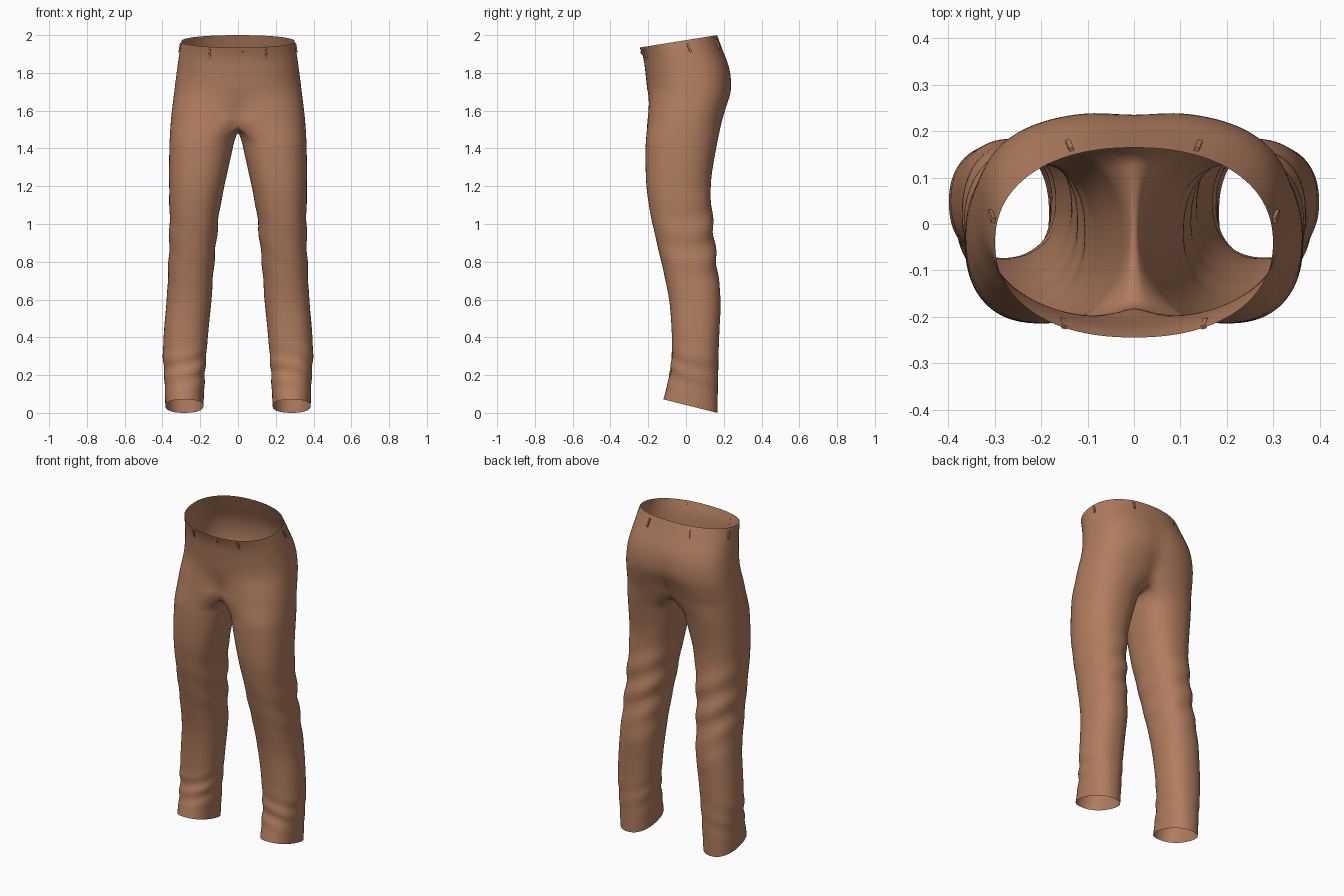
import bpy, bmesh
from math import sin, cos, pi, exp, radians
from mathutils import Vector, Matrix

if "Cube" in bpy.data.objects:
    bpy.data.objects.remove(bpy.data.objects["Cube"])

cloth = bpy.data.materials.new("tan brown cloth")
cloth.use_nodes = True
COLOUR = (0.44, 0.205, 0.115, 1)
cloth.diffuse_color = COLOUR
cloth.node_tree.nodes["Principled BSDF"].inputs["Base Color"].default_value = COLOUR

OUTER, INNER = 28, 14      # columns on the outside and inside of each leg
SPLIT = 1.54               # height where the hips divide into legs
SEAM = radians(130)

# Height, half width, front, back
HIPS = [(1.967, .300, -.245, .165), (1.90, .311, -.226, .192), (1.80, .325, -.214, .234),
        (1.70, .338, -.206, .242), (1.60, .350, -.205, .217), (1.50, .360, -.212, .180)]
# Height, inside, outside, front, back
LEGS = [(1.70, 0, .338, -.206, .242), (1.54, 0, .357, -.208, .192), (1.40, .028, .364, -.215, .160),
        (1.20, .072, .365, -.210, .131), (1.05, .100, .363, -.188, .140), (.90, .115, .365, -.155, .152),
        (.75, .130, .370, -.120, .168), (.60, .140, .378, -.090, .184), (.45, .155, .391, -.077, .178),
        (.30, .168, .398, -.075, .172), (.20, .175, .391, -.085, .170), (.036, .183, .385, -.120, .167)]


def clamp(v):
    return max(0.0, min(1.0, v))


def bump(v, width):
    return exp(-(v / width) ** 2)


def power(v, e):
    return abs(v) ** e * (1 if v >= 0 else -1)


def sample(table, z):
    """Smoothly interpolate a table that runs from high to low."""
    n = len(table)
    i = 0
    while i < n - 2 and z < table[i + 1][0]:
        i += 1
    a, b = table[i], table[i + 1]
    p, q = table[max(i - 1, 0)], table[min(i + 2, n - 1)]
    h = b[0] - a[0]
    t = clamp((z - a[0]) / h)
    out = []
    for k in range(1, len(a)):
        ma = (b[k] - p[k]) / (b[0] - p[0]) * h
        mb = (q[k] - a[k]) / (q[0] - a[0]) * h
        out.append((2*t**3 - 3*t*t + 1) * a[k] + (t**3 - 2*t*t + t) * ma
                   + (3*t*t - 2*t**3) * b[k] + (t**3 - t*t) * mb)
    return out


def tilt(z, y):
    """Slope the waist up to the back and the hems down to the heel."""
    return (z + .16 * clamp((z - 1.7) / .267) * (y + .04)
            - .25 * clamp((.3 - z) / .264) * (y - .023))


def leg_point(th, z, side):
    xi, xo, yf, yb = sample(LEGS, z)
    c, s = cos(th), sin(th)
    # cloth folds at the ankle and behind the knee
    fold = .007 * sin(z * 62 + side * 1.6 * s + 2 * c) * bump(z - .23, .09) * (.65 - .35 * s)
    fold += .007 * sin(z * 38 + side * 3 * c) * bump(z - .90, .2) * (.55 + .45 * s)
    x = (xi + xo) / 2 + ((xo - xi) / 2 + fold) * power(c, .88)
    y = (yf + yb) / 2 + ((yb - yf) / 2 + fold) * power(s, .88)
    return x, y


def hip_point(t, z, side=1):
    """Point on the half ring from front centre (t=0) to back centre (t=1)."""
    a, yf, yb = sample(HIPS, z)
    th = pi * (t - .5)
    e = .90 if th < 0 else .90 - .15 * clamp((1.967 - z) / .2)
    x = a * power(cos(th), e) if 0 < t < 1 else 0
    y = (yf + yb) / 2 + (yb - yf) / 2 * power(sin(th), e)
    y -= .012 * bump(x, .05) * bump(z - 1.68, .12) * (t > .5)
    w = clamp((1.74 - z) / (1.74 - SPLIT))
    w = .75 * w * w * (3 - 2 * w)
    if w:
        lx, ly = leg_point(SEAM * (2 * t - 1), z, side)
        x0 = leg_point(SEAM, z, side)[0]
        xo = sample(LEGS, z)[1]
        x += w * ((lx - x0) / (xo - x0) * xo - x)
        y += w * (ly - y)
    return Vector((x if 0 < t < 1 else 0, y, tilt(z, y)))


def crease(p, side):
    """Press a slanting fold into the front beside the crotch."""
    if p.y < -.05:
        line = 1.535 - .45 * p.x - (.01 if side < 0 else .02)
        p.y += .014 * bump(p.z - line, .018) * bump(p.x - .08, .06) * clamp(p.x / .02)
        p.y -= .008 * bump(p.z - line - .04, .025) * bump(p.x - .08, .06) * clamp(p.x / .02)
    return p


def build_half(bm, side):
    def vert(p):
        p = crease(p, side)
        return bm.verts.new((p.x * side, p.y, p.z))

    def quad(a, b, c, d):
        bm.faces.new((a, b, c, d) if side > 0 else (d, c, b, a))

    # hips, from the waist down to the split
    rows = []
    steps = 18
    for i in range(steps + 1):
        z = 1.967 + (SPLIT - 1.967) * i / steps
        rows.append([vert(hip_point(k / OUTER, z, side)) for k in range(OUTER + 1)])
    for upper, lower in zip(rows, rows[1:]):
        for k in range(OUTER):
            quad(lower[k], lower[k + 1], upper[k + 1], upper[k])

    # crotch seam closes the first leg ring
    ring = rows[-1]
    front, back = ring[0].co.y, ring[-1].co.y
    seam = []
    for k in range(1, INNER):
        t = k / INNER
        seam.append(vert(Vector((0, back + (front - back) * t, SPLIT - .04 * sin(pi * t)))))
    ring = ring + seam

    # leg, from the crotch down to the hem
    count = OUTER + INNER
    steps = 54
    for i in range(1, steps + 1):
        u = i / steps
        z = 1.47 + (.036 - 1.47) * u
        lower = []
        for k in range(count):
            if k <= OUTER:
                th = SEAM * (2 * k / OUTER - 1)
            else:
                th = SEAM + (2 * pi - 2 * SEAM) * (k - OUTER) / INNER
            x, y = leg_point(th, z, side)
            lower.append(vert(Vector((x, y, tilt(z, y)))))
        for k in range(count):
            j = (k + 1) % count
            quad(lower[k], lower[j], ring[j], ring[k])
        ring = lower


def finish(bm, name):
    mesh = bpy.data.meshes.new(name)
    bm.to_mesh(mesh)
    bm.free()
    mesh.materials.append(cloth)
    ob = bpy.data.objects.new(name, mesh)
    bpy.context.collection.objects.link(ob)
    return ob


# Trousers
bm = bmesh.new()
for side in (1, -1):
    build_half(bm, side)
bmesh.ops.remove_doubles(bm, verts=bm.verts, dist=.0005)
trousers = finish(bm, "trousers")
for poly in trousers.data.polygons:
    poly.use_smooth = True
sub = trousers.modifiers.new("smooth cloth", "SUBSURF")
sub.levels = sub.render_levels = 1


def surface_frame(t, z, side):
    """Matrix at the waistband: x along the band, y outward, z up the cloth."""
    mirror = Vector((side, 1, 1))
    p = hip_point(t, z) * mirror
    up = ((hip_point(t, z + .02) - hip_point(t, z - .02)) * mirror).normalized()
    along = ((hip_point(t + .01, z) - hip_point(t - .01, z)) * mirror).normalized()
    out = up.cross(along).normalized()
    if out.dot(Vector((p.x, p.y, 0))) < 0:
        out = -out
    along = out.cross(up)
    m = Matrix((along, out, up)).transposed().to_4x4()
    m.translation = p + out * .003
    return m


# Belt loops
for label, t in (("front", .15), ("side", .55), ("back", .87)):
    for word, side in (("left", 1), ("right", -1)):
        bm = bmesh.new()
        bmesh.ops.create_cube(bm, size=1, matrix=surface_frame(t, 1.925, side)
                              @ Matrix.Diagonal((.011, .008, .05, 1)))
        finish(bm, f"{label}_{word}_belt_loop")

# Waist button
bm = bmesh.new()
bmesh.ops.create_cone(bm, cap_ends=True, segments=12, radius1=.008, radius2=.008, depth=.006,
                      matrix=surface_frame(.02, 1.935, 1) @ Matrix.Rotation(pi / 2, 4, "X"))
finish(bm, "waist_button")
